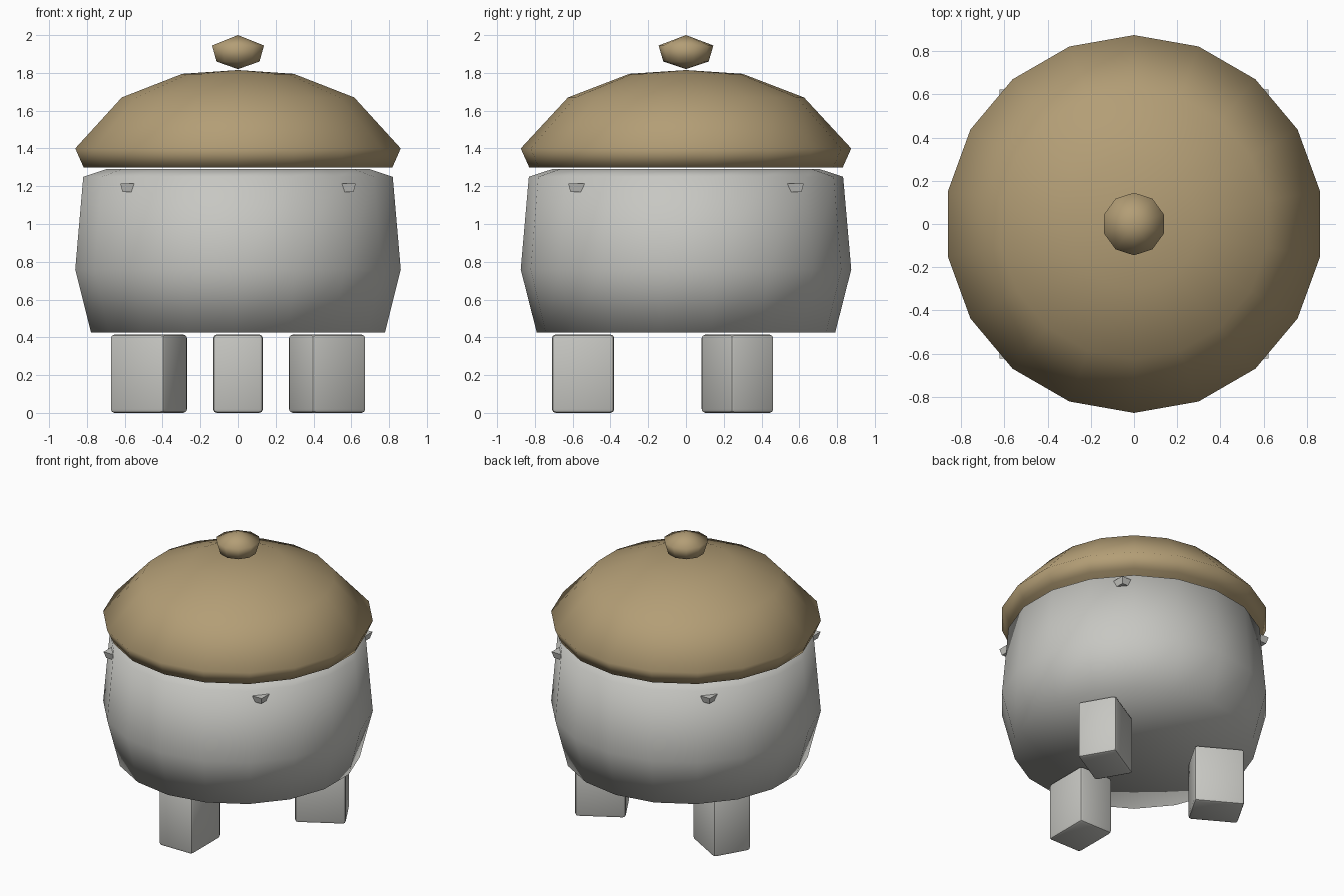
import bpy, bmesh, math
from mathutils import Matrix

cube = bpy.data.objects.get("Cube")
if cube:
    bpy.data.objects.remove(cube, do_unlink=True)


def material(name, rgb):
    m = bpy.data.materials.new(name)
    m.use_nodes = True
    m.diffuse_color = (*rgb, 1)
    m.node_tree.nodes["Principled BSDF"].inputs["Base Color"].default_value = (*rgb, 1)
    return m


grey = material("light grey", (0.57, 0.57, 0.54))
tan = material("tan", (0.45, 0.34, 0.18))


def finish(name, bm, mat, smooth=True):
    bmesh.ops.recalc_face_normals(bm, faces=bm.faces)
    for f in bm.faces:
        f.smooth = smooth
    mesh = bpy.data.meshes.new(name)
    bm.to_mesh(mesh)
    bm.free()
    mesh.materials.append(mat)
    obj = bpy.data.objects.new(name, mesh)
    bpy.context.collection.objects.link(obj)
    return obj


def lathe(name, profile, sides, mat):
    """Turn (radius, height) points about z, with a corner on the y axis."""
    bm = bmesh.new()
    rings = []
    for r, z in profile:
        count = sides if r > 0 else 1
        ring = []
        for i in range(count):
            a = math.pi / 2 + math.tau * i / sides
            ring.append(bm.verts.new((r * math.cos(a), r * math.sin(a), z)))
        rings.append(ring)
    for low, high in zip(rings, rings[1:]):
        for i in range(sides):
            j = (i + 1) % sides
            corners = [low[i % len(low)], low[j % len(low)],
                       high[j % len(high)], high[i % len(high)]]
            bm.faces.new(list(dict.fromkeys(corners)))
    return finish(name, bm, mat)


# Pot, lid and knob
lathe("pot_body", [(0, 0.425), (0.79, 0.425), (0.875, 0.76),
                   (0.832, 1.25), (0.71, 1.29), (0, 1.28)], 18, grey)
lathe("lid", [(0, 1.3), (0.83, 1.3), (0.875, 1.4), (0.625, 1.67),
              (0.3, 1.795), (0, 1.815)], 18, tan)
lathe("lid_knob", [(0, 1.82), (0.12, 1.86), (0.145, 1.945), (0, 2)], 10, tan)

# Square plate inside the pot, whose corners poke through the wall
bm = bmesh.new()
bmesh.ops.create_cone(bm, cap_ends=True, segments=4, radius1=0.612 * math.sqrt(2),
                      radius2=0.624 * math.sqrt(2), depth=0.045,
                      matrix=Matrix.Translation((0, 0, 1.193)) @ Matrix.Rotation(math.pi / 4, 4, "Z"))
finish("corner_plate", bm, grey, smooth=False)

# Three rounded block legs
for i, side in enumerate(("front", "left", "right")):
    bm = bmesh.new()
    bmesh.ops.create_cube(bm, size=1, matrix=Matrix.Diagonal((0.265, 0.33, 0.415, 1)))
    bmesh.ops.bevel(bm, geom=bm.edges[:], offset=0.02, segments=2,
                    profile=0.5, affect="EDGES")
    turn = Matrix.Rotation(math.tau * i / 3, 4, "Z")
    bm.transform(turn @ Matrix.Translation((0, -0.545, 0.2075)))
    leg = finish(side + "_leg", bm, grey)
    bpy.ops.object.select_all(action="DESELECT")
    leg.select_set(True)
    bpy.context.view_layer.objects.active = leg
    bpy.ops.object.shade_smooth_by_angle(angle=math.radians(30))
